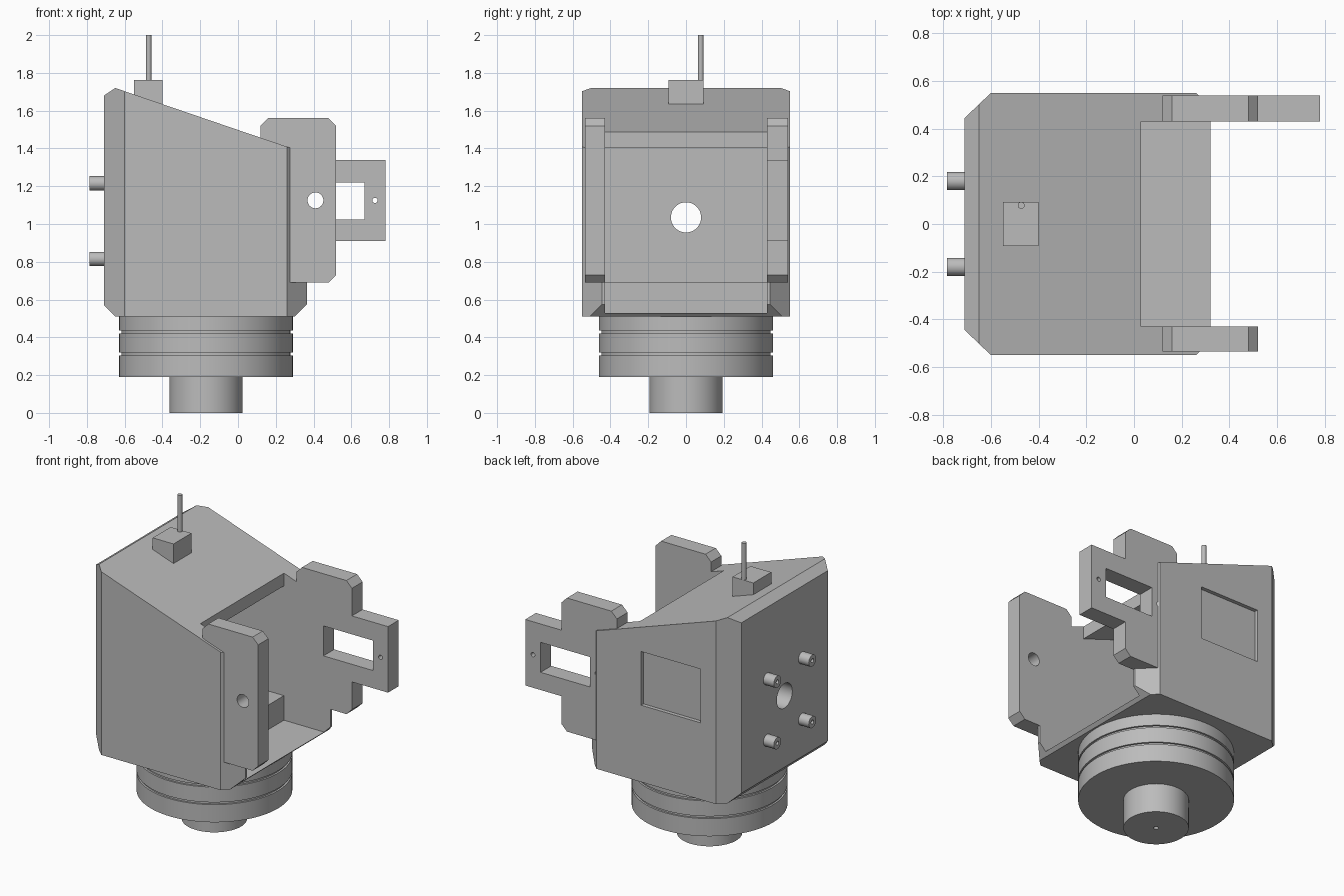
import bpy, bmesh
from mathutils import Matrix, Vector

cube = bpy.data.objects.get("Cube")
if cube:
    bpy.data.objects.remove(cube)

grey = bpy.data.materials.new("plain_grey")
grey.use_nodes = True
grey.diffuse_color = (0.5, 0.5, 0.5, 1)
grey.node_tree.nodes["Principled BSDF"].inputs["Base Color"].default_value = (0.5, 0.5, 0.5, 1)


def finish(name, bm):
    bmesh.ops.recalc_face_normals(bm, faces=bm.faces)
    mesh = bpy.data.meshes.new(name)
    bm.to_mesh(mesh)
    bm.free()
    mesh.materials.append(grey)
    obj = bpy.data.objects.new(name, mesh)
    bpy.context.collection.objects.link(obj)
    return obj


def prism(name, points, lo, hi, axis="Y"):
    """Extrude an outline along Y (points are x, z) or Z (points are x, y)."""
    bm = bmesh.new()
    if axis == "Y":
        verts = [bm.verts.new((a, lo, b)) for a, b in points]
        step = Vector((0, hi - lo, 0))
    else:
        verts = [bm.verts.new((a, b, lo)) for a, b in points]
        step = Vector((0, 0, hi - lo))
    face = bm.faces.new(verts)
    new = bmesh.ops.extrude_face_region(bm, geom=[face])["geom"]
    bmesh.ops.translate(bm, vec=step, verts=[v for v in new if isinstance(v, bmesh.types.BMVert)])
    return finish(name, bm)


def box(name, x0, x1, y0, y1, z0, z1):
    return prism(name, [(x0, z0), (x1, z0), (x1, z1), (x0, z1)], y0, y1)


def cylinder(name, centre, r, length, axis="Z", sides=48):
    bm = bmesh.new()
    turn = {"X": Matrix.Rotation(1.5707963, 4, "Y"),
            "Y": Matrix.Rotation(1.5707963, 4, "X"), "Z": Matrix()}[axis]
    bmesh.ops.create_cone(bm, cap_ends=True, segments=sides, radius1=r, radius2=r,
                          depth=length, matrix=Matrix.Translation(centre) @ turn)
    return finish(name, bm)


def select(obj):
    bpy.ops.object.select_all(action="DESELECT")
    obj.select_set(True)
    bpy.context.view_layer.objects.active = obj


def combine(obj, cutter, operation="DIFFERENCE"):
    mod = obj.modifiers.new("cut", "BOOLEAN")
    mod.operation = operation
    mod.solver = "EXACT"
    mod.object = cutter
    select(obj)
    bpy.ops.object.modifier_apply(modifier=mod.name)
    bpy.data.objects.remove(cutter)


parts = []

# Housing: side profile trimmed by a chamfered plan outline
body = prism("housing", [(-.71, .57), (-.65, .51), (.30, .51), (.365, .575), (.365, .69),
                         (.28, .69), (.28, 1.402), (-.65, 1.72), (-.71, 1.68)], -.55, .55)
plan = [(-.6, -.55), (.26, -.55), (.365, -.445), (.365, .445),
        (.26, .55), (-.6, .55), (-.71, .445), (-.71, -.445)]
combine(body, prism("plan_trim", plan, 0, 2, "Z"), "INTERSECT")

# Open front cavity with a shelf below and a roof above
combine(body, prism("cavity", [(-.6, .69), (.03, .69), (.03, .53), (.6, .53), (.6, 2),
                               (.03, 2), (.03, 1.405), (-.6, 1.62)], -.43, .43))
# Rear hole and shallow side panel
combine(body, cylinder("rear_hole", (-.66, 0, 1.035), .08, .3, "X"))
combine(body, box("side_panel", -.49, -.06, .525, .6, 1.01, 1.36))
parts.append(body)

# Two side arms with chamfered corners
arm = [(.12, .69), (.48, .69), (.52, .73), (.52, 1.52), (.48, 1.56), (.16, 1.56), (.12, 1.52)]
right_arm = prism("right_arm", arm, -.535, -.43)
combine(right_arm, cylinder("bearing_hole", (.41, -.48, 1.125), .042, .4, "Y", 32))
left_outline = arm[:2] + [(.52, .73), (.52, .91), (.78, .91), (.78, 1.34), (.52, 1.34)] + arm[3:]
left_arm = prism("left_arm", left_outline, .43, .54)
combine(left_arm, box("arm_window", .315, .67, .3, .7, 1.025, 1.22))
for x in (.265, .725):
    combine(left_arm, cylinder("screw_hole", (x, .5, 1.125), .014, .4, "Y", 16))
parts += [right_arm, left_arm]

# Four hollow rear pegs
for y in (-.18, .18):
    for z in (.815, 1.215):
        peg = cylinder("rear_peg", (-.74, y, z), .038, .09, "X", 24)
        combine(peg, cylinder("peg_hole", (-.78, y, z), .013, .09, "X", 16))
        parts.append(peg)

# Antenna
parts.append(box("antenna_block", -.55, -.4, -.092, .092, 1.625, 1.762))
parts.append(cylinder("antenna_rod", (-.473, .078, 1.875), .0145, .25, sides=16))

# Turntable: three discs separated by narrow grooves
for z0, z1, r in ((.19, .305, .46), (.3, .325, .448), (.32, .42, .46),
                  (.415, .44, .448), (.435, .515, .46)):
    parts.append(cylinder("turntable_disc", (-.17, 0, (z0 + z1) / 2), r, z1 - z0, sides=96))

# Bottom shaft with a centre hole
shaft = cylinder("base_shaft", (-.17, 0, .1), .193, .2, sides=64)
combine(shaft, cylinder("shaft_hole", (-.17, 0, 0), .015, .2, sides=16))
parts.append(shaft)

for part in parts:
    select(part)
    bpy.ops.object.shade_smooth_by_angle(angle=.45)
